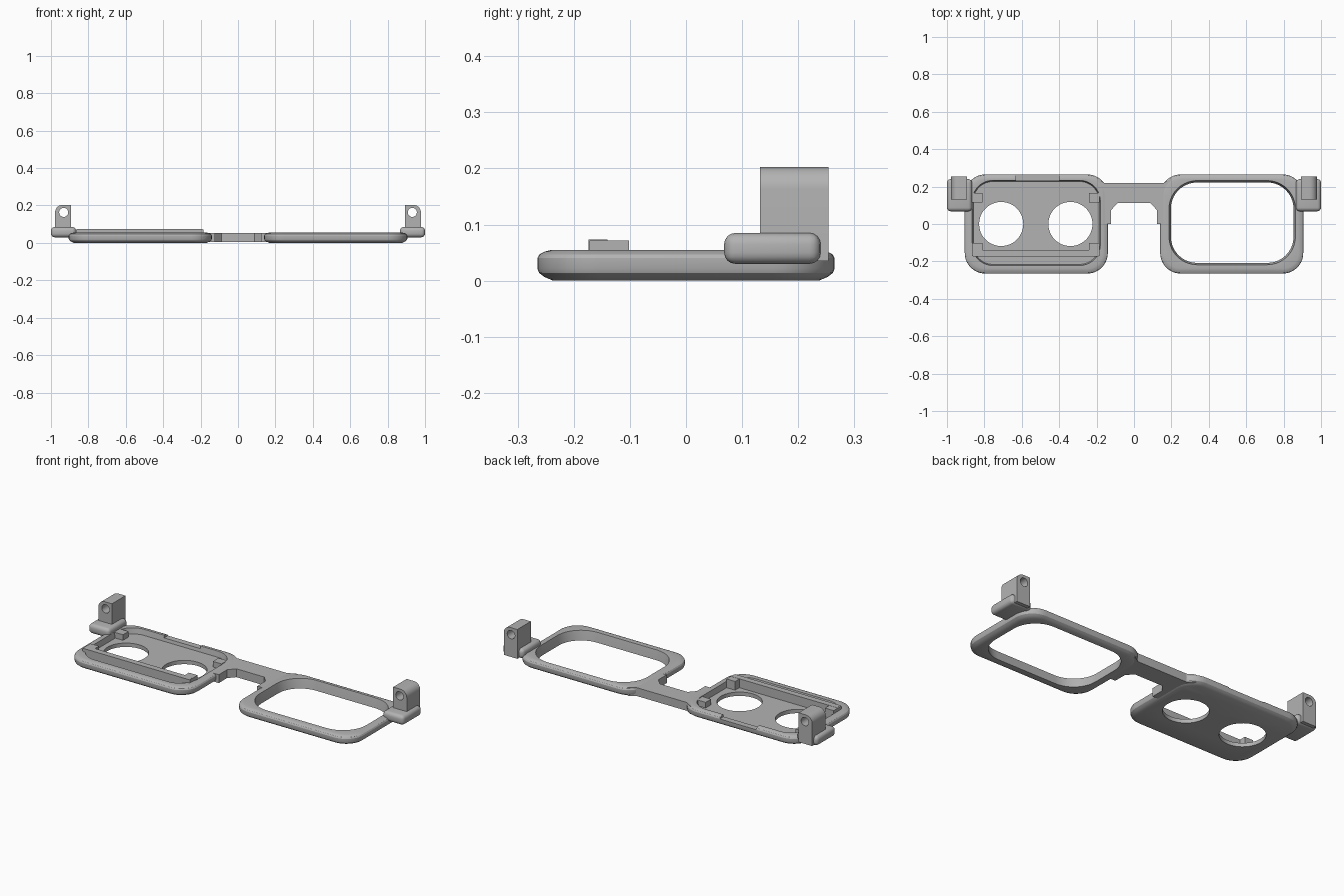
import bpy, bmesh, math
from mathutils import Vector

if "Cube" in bpy.data.objects:
    bpy.data.objects.remove(bpy.data.objects["Cube"], do_unlink=True)

grey = bpy.data.materials.new("matte grey")
grey.use_nodes = True
COLOUR = (0.45, 0.45, 0.45, 1)
grey.diffuse_color = COLOUR
grey.node_tree.nodes["Principled BSDF"].inputs["Base Color"].default_value = COLOUR


def finish(name, bm):
    bmesh.ops.recalc_face_normals(bm, faces=bm.faces)
    mesh = bpy.data.meshes.new(name)
    bm.to_mesh(mesh)
    bm.free()
    mesh.materials.append(grey)
    obj = bpy.data.objects.new(name, mesh)
    bpy.context.collection.objects.link(obj)
    return obj


def select(obj):
    bpy.ops.object.select_all(action="DESELECT")
    obj.select_set(True)
    bpy.context.view_layer.objects.active = obj


def smooth(obj):
    select(obj)
    bpy.ops.object.shade_smooth_by_angle(angle=math.radians(25))


def rounded_rect(x0, x1, y0, y1, r, z, inset=0, steps=10):
    x0, x1, y0, y1 = x0 + inset, x1 - inset, y0 + inset, y1 - inset
    r = max(r - inset, 0.02)
    corners = [(x1 - r, y1 - r), (x0 + r, y1 - r), (x0 + r, y0 + r), (x1 - r, y0 + r)]
    pts = []
    for q, (cx, cy) in enumerate(corners):
        for i in range(steps + 1):
            a = math.pi / 2 * (q + i / steps)
            pts.append(Vector((cx + r * math.cos(a), cy + r * math.sin(a), z)))
    return pts


def loft(name, rings, closed):
    """Skin a list of rings; either join last to first or cap both ends."""
    bm = bmesh.new()
    loops = [[bm.verts.new(p) for p in ring] for ring in rings]
    pairs = list(zip(loops, loops[1:]))
    if closed:
        pairs.append((loops[-1], loops[0]))
    else:
        bm.faces.new(loops[0])
        bm.faces.new(loops[-1])
    for a, b in pairs:
        n = len(a)
        for i in range(n):
            j = (i + 1) % n
            bm.faces.new((a[i], a[j], b[j], b[i]))
    return finish(name, bm)


def box(name, x, y, z, bevel=0):
    bm = bmesh.new()
    bmesh.ops.create_cube(bm, size=1)
    for v in bm.verts:
        for k, (lo, hi) in enumerate((x, y, z)):
            v.co[k] = lo if v.co[k] < 0 else hi
    if bevel:
        bmesh.ops.bevel(bm, geom=bm.edges[:], offset=bevel, segments=4,
                        profile=0.5, affect="EDGES")
    return finish(name, bm)


def cylinder(name, centre, radius, length, along_y=False):
    rings = []
    for end in (-length / 2, length / 2):
        ring = []
        for i in range(48):
            a = math.tau * i / 48
            u, v = radius * math.cos(a), radius * math.sin(a)
            ring.append(Vector(centre) + Vector((u, end, v) if along_y else (u, v, end)))
        rings.append(ring)
    return loft(name, rings, False)


def cut(obj, cutters):
    for c in cutters:
        c.hide_render = True
        mod = obj.modifiers.new("cut", "BOOLEAN")
        mod.operation, mod.solver, mod.object = "DIFFERENCE", "EXACT", c
        select(obj)
        bpy.ops.object.modifier_apply(modifier=mod.name)
        bpy.data.objects.remove(c, do_unlink=True)


# Outer rim section, shared by both sides: (inset, height)
SECTION = [(0.028, 0.0), (0.012, 0.007), (0.003, 0.014), (0, 0.022),
           (0, 0.04), (0.004, 0.047), (0.014, 0.052), (0.026, 0.055)]


def outer_rings(x0, x1):
    return [rounded_rect(x0, x1, -0.265, 0.265, 0.11, z, i) for i, z in SECTION]


# Open rim on the left
opening = (0.187, 0.863, -0.218, 0.232, 0.15)
rings = outer_rings(0.14, 0.905)
rings += [rounded_rect(*opening, 0.054), rounded_rect(*opening, 0.03, 0.005),
          rounded_rect(*opening, 0.0, 0.01)]
smooth(loft("left_rim", rings, True))

# Recessed plate on the right with two round eye holes and a notch in the back wall
pocket = (-0.865, -0.18, -0.222, 0.233, 0.11)
rings = outer_rings(-0.905, -0.14)
rings += [rounded_rect(*pocket, 0.054), rounded_rect(*pocket, 0.022, 0.006)]
plate = loft("right_plate", rings, False)
cut(plate, [cylinder("hole_cutter", (x, 0, 0.02), 0.118, 0.2) for x in (-0.71, -0.34)]
    + [box("notch_cutter", (-0.63, -0.4), (0.22, 0.3), (0.04, 0.1))])
smooth(plate)

# Corner clips and front rail inside the pocket
for side, x in (("right", (-0.865, -0.81)), ("left", (-0.24, -0.185))):
    box(side + "_back_clip", x, (0.115, 0.165), (0.018, 0.054))
    box(side + "_front_clip", x, (-0.172, -0.102), (0.018, 0.072))
box("front_rail", (-0.86, -0.19), (-0.174, -0.14), (0.018, 0.073))

# Nose bridge with chamfered arch
half = [(0.2, 0.245), (0.18, 0.13), (0.172, 0), (0.122, 0), (0.122, 0.075), (0.088, 0.112)]
outline = [(0.16, 0.22)] + half
outline += [(-x, y) for x, y in reversed(outline)]
loft("nose_bridge", [[Vector((x, y, z)) for x, y in outline] for z in (0.005, 0.053)], False)

# Hinge pads and pierced hinge lugs
for name, s in (("left", 1), ("right", -1)):
    smooth(box(name + "_hinge_pad", sorted((s * 0.866, s * 1.0)), (0.068, 0.24),
               (0.03, 0.085), 0.02))
    r = 0.04
    shape = [(0.892, 0.035), (0.978, 0.035)]
    shape += [(0.978 - r + r * math.cos(a), 0.203 - r + r * math.sin(a))
              for a in (math.pi / 2 * i / 8 for i in range(9))]
    shape.append((0.892, 0.203))
    lug = loft(name + "_hinge_lug",
               [[Vector((s * x, y, z)) for x, z in shape] for y in (0.132, 0.254)], False)
    cut(lug, [cylinder("pin_cutter", (s * 0.932, 0.19, 0.163), 0.024, 0.3, True)])
    smooth(lug)
